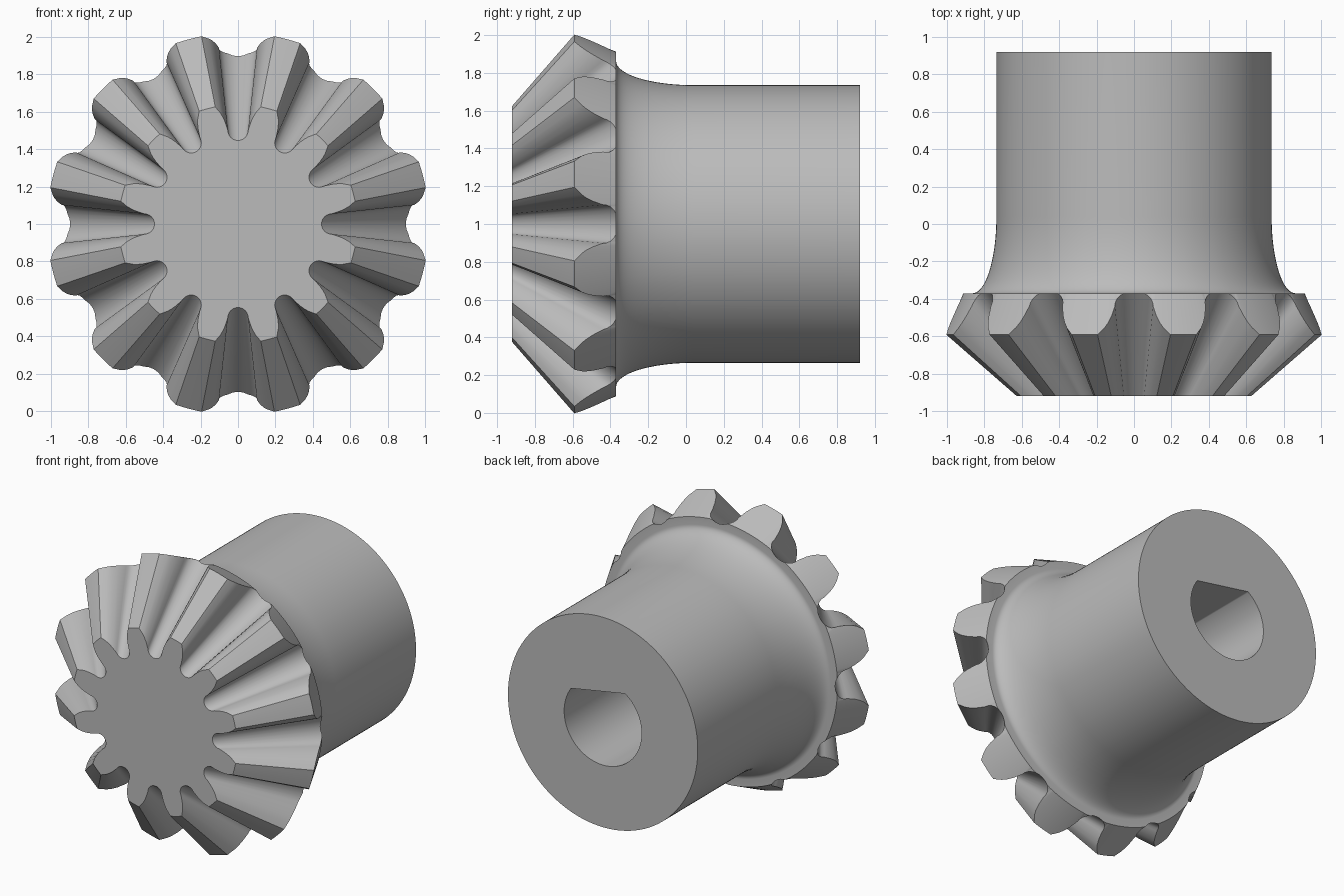
import bpy, bmesh
from math import radians, degrees, cos, sin, atan2, hypot, pi

cube = bpy.data.objects.get("Cube")
if cube:
    bpy.data.objects.remove(cube, do_unlink=True)

TEETH = 12
APEX, FRONT, FLANGE, BACK = -1.465, -0.92, -0.37, 0.92
HUB_R, FILLET_R, FILLET_END, RIM_R = 0.735, 0.862, 0.04, 0.915
BORE_R, BORE_FLAT, BORE_END = 0.30, 0.212, 0.1
FLAT_DIR = radians(80)

steel = bpy.data.materials.new("steel_grey")
steel.use_nodes = True
steel.diffuse_color = (0.5, 0.5, 0.5, 1)
steel.node_tree.nodes["Principled BSDF"].inputs["Base Color"].default_value = (0.5, 0.5, 0.5, 1)

# Half a tooth at the small end: (radius, degrees from tooth centre), tip to gap
half = [(0.637, 0), (0.637, 2), (0.637, 4), (0.6, 6), (0.575, 7), (0.545, 7.9)]
for i in range(7):  # rounded gap bottom
    t = pi / 2 * (1 - i / 6)
    px, py = 0.5 - 0.054 * cos(t), 0.054 * sin(t)
    half.append((hypot(px, py), 15 - degrees(atan2(py, px))))
tooth = [(r, -a) for r, a in reversed(half[1:])] + half[:-1]
profile = [(r, radians(a + 15 + k * 360 / TEETH)) for k in range(TEETH) for r, a in tooth]
angles = [a for r, a in profile]

bm = bmesh.new()


def ring(points):
    """Loop of vertices from (radius, y) pairs at the profile angles."""
    return [bm.verts.new((r * cos(a), y, 1 + r * sin(a))) for (r, y), a in zip(points, angles)]


def circle(r, y):
    return ring([(r, y)] * len(angles))


def heel(r):
    """Where a ray from the cone apex meets the back cone or the flange plane."""
    s = min((FLANGE - APEX) / (FRONT - APEX), 1.446 / (r + 0.265))
    return r * s, APEX + (FRONT - APEX) * s


# Teeth: small end, large end, then the flange behind them
heels = [heel(r) for r, a in profile]
rings = [ring([(r, FRONT) for r, a in profile]), ring(heels),
         ring([(min(r, RIM_R), FLANGE) for r, y in heels])]

# Flared fillet into the hub
for i in range(19):
    t = pi / 2 * (1 - i / 18)
    rings.append(circle(HUB_R + (FILLET_R - HUB_R) * (1 - cos(t)),
                        FILLET_END + (FLANGE - FILLET_END) * sin(t)))
rings.append(circle(HUB_R, BACK))

# D-shaped blind bore
bore = []
for a in angles:
    c = cos(a - FLAT_DIR)
    bore.append(min(BORE_R, BORE_FLAT / c) if c > 0 else BORE_R)
rings += [ring([(r, y) for r in bore]) for y in (BACK, BORE_END)]

# Skin the loops and close both ends
n = len(angles)
for lo, hi in zip(rings, rings[1:]):
    for i in range(n):
        j = (i + 1) % n
        bm.faces.new((lo[i], lo[j], hi[j], hi[i]))
bm.faces.new(rings[0])
bm.faces.new(rings[-1])
bmesh.ops.remove_doubles(bm, verts=bm.verts, dist=0.0005)
bmesh.ops.recalc_face_normals(bm, faces=bm.faces)

mesh = bpy.data.meshes.new("bevel_gear")
bm.to_mesh(mesh)
bm.free()
mesh.materials.append(steel)
gear = bpy.data.objects.new("bevel_gear", mesh)
bpy.context.collection.objects.link(gear)

bpy.ops.object.select_all(action='DESELECT')
gear.select_set(True)
bpy.context.view_layer.objects.active = gear
bpy.ops.object.shade_smooth_by_angle(angle=radians(22))
